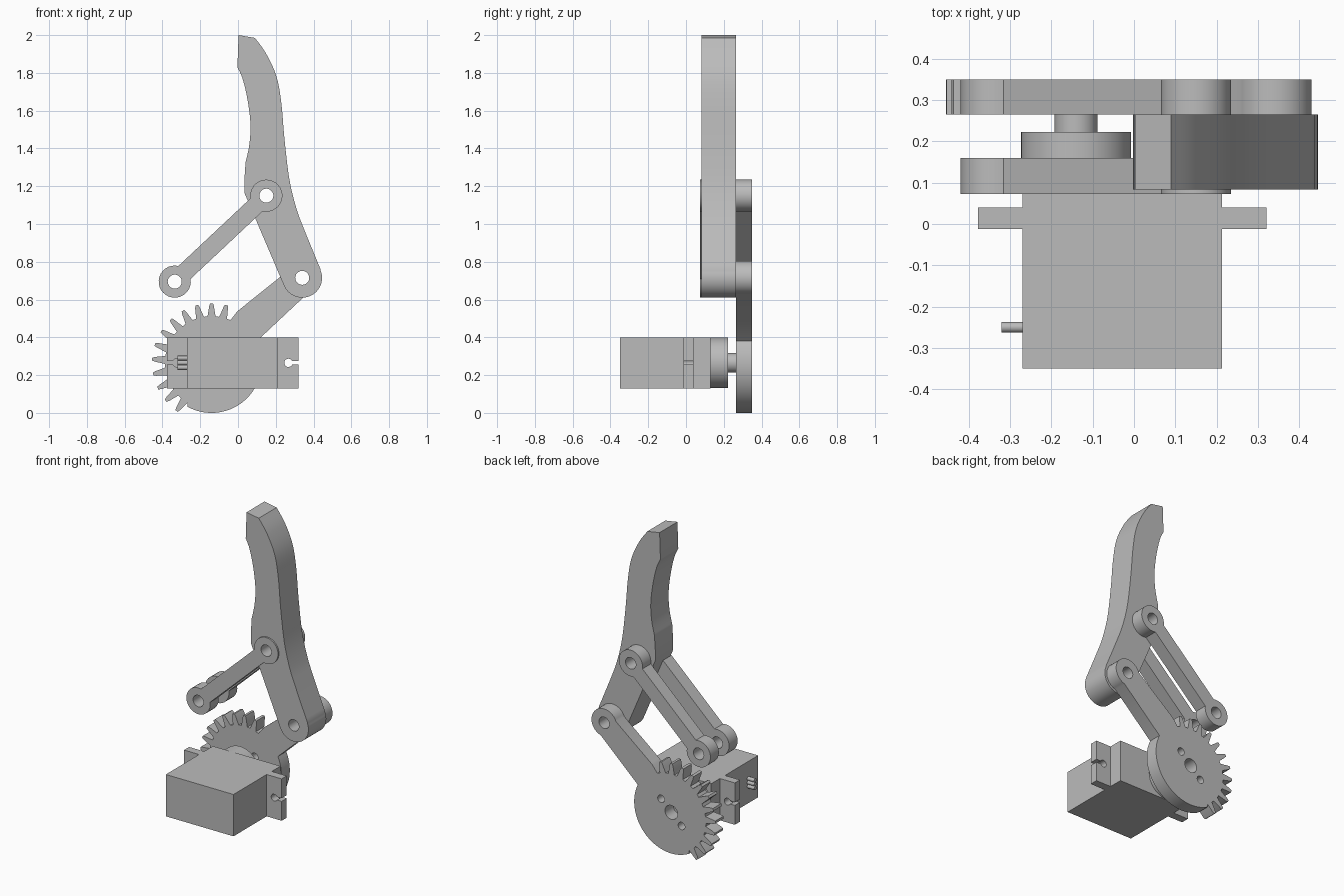
import bpy, bmesh
from math import sin, cos, asin, atan2, pi, radians, hypot
from mathutils import Vector

cube = bpy.data.objects.get("Cube")
if cube:
    bpy.data.objects.remove(cube, do_unlink=True)

grey = bpy.data.materials.new("plain_grey")
grey.use_nodes = True
GREY = (0.5, 0.5, 0.5, 1)
grey.diffuse_color = GREY
grey.node_tree.nodes["Principled BSDF"].inputs["Base Color"].default_value = GREY


def arc(c, r, a0, a1, n=24):
    steps = [a0 + (a1 - a0) * i / n for i in range(n + 1)]
    return [(c[0] + r * cos(a), c[1] + r * sin(a)) for a in steps]


def circle(c, r, n=40):
    return arc(c, r, 0, 2 * pi, n)[:-1]


def smooth_path(pts, n=6):
    """Catmull-Rom curve through the points."""
    p = [Vector(q) for q in [pts[0]] + pts + [pts[-1]]]
    out = []
    for a, b, c, d in zip(p, p[1:], p[2:], p[3:]):
        for i in range(n):
            t = i / n
            q = b + (c - a) * t / 2 + (2 * a - 5 * b + 4 * c - d) * t**2 / 2
            q += (3 * b - a - 3 * c + d) * t**3 / 2
            out.append(tuple(q))
    return out + [pts[-1]]


def plate(name, loops, y0, y1):
    """Extrude an x-z outline (first loop) with holes (other loops) from y0 to y1."""
    cu = bpy.data.curves.new(name, "CURVE")
    cu.dimensions = "2D"
    cu.fill_mode = "BOTH"
    cu.extrude = (y1 - y0) / 2
    for loop in loops:
        sp = cu.splines.new("POLY")
        sp.points.add(len(loop) - 1)
        for pt, (x, z) in zip(sp.points, loop):
            pt.co = (x, z, 0, 1)
        sp.use_cyclic_u = True
    tmp = bpy.data.objects.new("profile", cu)
    bpy.context.collection.objects.link(tmp)
    bpy.context.view_layer.update()
    dg = bpy.context.evaluated_depsgraph_get()
    me = bpy.data.meshes.new_from_object(tmp.evaluated_get(dg))
    bpy.data.objects.remove(tmp, do_unlink=True)
    bm = bmesh.new()
    bm.from_mesh(me)
    bmesh.ops.remove_doubles(bm, verts=bm.verts, dist=0.0002)
    for v in bm.verts:
        x, z, d = v.co
        v.co = (x, (y0 + y1) / 2 - d, z)
    bmesh.ops.recalc_face_normals(bm, faces=bm.faces)
    bm.to_mesh(me)
    bm.free()
    me.materials.clear()
    me.materials.append(grey)
    ob = bpy.data.objects.new(name, me)
    bpy.context.collection.objects.link(ob)
    bpy.ops.object.select_all(action="DESELECT")
    ob.select_set(True)
    bpy.context.view_layer.objects.active = ob
    bpy.ops.object.shade_smooth_by_angle(angle=radians(30))
    return ob


HUB = (-0.14, 0.265)        # gear and motor axis
ELBOW = (0.34, 0.715)       # gear arm to finger pivot
KNUCKLE = (0.15, 1.15)      # link to finger pivot
ANCHOR = (-0.335, 0.695)    # free link end
PIN = 0.037
BACK = (0.265, 0.35)

# Pair of links
ang = atan2(KNUCKLE[1] - ANCHOR[1], KNUCKLE[0] - ANCHOR[0])
phi = asin(0.047 / 0.085)
link = arc(ANCHOR, 0.085, ang + phi, ang + 2 * pi - phi)
link += arc(KNUCKLE, 0.085, ang - pi + phi, ang + pi - phi)
for name, y0, y1 in (("front_link", 0.073, 0.16), ("back_link", *BACK)):
    plate(name, [link, circle(ANCHOR, PIN), circle(KNUCKLE, PIN)], y0, y1)

# Finger: rounded pivot end, curved back, slanted tip, hollow inner side
outer = [(0.437, 0.76), (0.357, 0.955), (0.31, 1.08), (0.272, 1.237), (0.246, 1.45),
         (0.23, 1.635), (0.204, 1.78), (0.15, 1.9), (0.09, 1.985)]
inner = [(-0.003, 1.83), (0.024, 1.77), (0.05, 1.66), (0.066, 1.53),
         (0.06, 1.42), (0.04, 1.327)]
finger = arc(ELBOW, 0.105, radians(200), radians(382))
finger += smooth_path(outer) + [(0.003, 2.0)] + smooth_path(inner)
finger += [(0.034, 1.237), (0.034, 1.165), (0.098, 1.015)]
plate("finger", [finger, circle(ELBOW, PIN), circle(KNUCKLE, PIN)], 0.083, 0.265)

# Sector gear with its arm, as one outline
dx, dz = ELBOW[0] - HUB[0], ELBOW[1] - HUB[1]
aim = atan2(dz, dx)
R, HALF = 0.265, 0.08
phi = asin(HALF / R)
tip = asin(HALF / 0.09)
pitch = radians(14.4)
flank = [(-5, 0.247), (-3.4, 0.275), (-2.4, 0.3), (-1.4, 0.315)]
tooth = flank + [(-a, r) for a, r in reversed(flank)]
gear = arc(HUB, R, radians(241), aim - phi + 2 * pi, 48)
gear += arc(ELBOW, 0.09, aim - pi + tip, aim + pi - tip)
for k in range(-2, 11):
    mid = pi / 2 + k * pitch
    for a, r in (tooth[4:] if k == -2 else tooth):
        t = mid + radians(a)
        gear.append((HUB[0] + r * cos(t), HUB[1] + r * sin(t)))
holes = [circle(ELBOW, PIN), circle(HUB, 0.045)]
for s in (-1, 1):
    holes.append(circle((HUB[0] + s * 0.1 * cos(aim), HUB[1] + s * 0.1 * sin(aim)), 0.024))
plate("gear_arm", [gear] + holes, *BACK)

# Motor: body, turret and shaft
X0, X1, Z0, Z1 = -0.27, 0.213, 0.13, 0.4
plate("motor_body", [[(X0, Z0), (X1, Z0), (X1, Z1), (X0, Z1)]], -0.35, 0.13)
plate("motor_turret", [circle(HUB, 0.133, 56)], 0.13, 0.222)
plate("motor_shaft", [circle(HUB, 0.052)], 0.222, 0.265)

# Mounting tabs with keyhole slots
open_ang = asin(0.01 / 0.022)
right = [(X1, Z0), (0.32, Z0), (0.32, HUB[1] - 0.01)]
right += arc((0.267, HUB[1]), 0.022, 2 * pi - open_ang, open_ang)
right += [(0.32, HUB[1] + 0.01), (0.32, Z1), (X1, Z1)]
left = [(X0 + X1 - x, z) for x, z in right]
plate("left_tab", [right], -0.012, 0.04)
plate("right_tab", [left], -0.012, 0.04)

# Three cable stubs
for i in (-1, 0, 1):
    bpy.ops.mesh.primitive_cylinder_add(vertices=20, radius=0.0125, depth=0.06,
                                        location=(-0.29, -0.25, HUB[1] + i * 0.025),
                                        rotation=(0, pi / 2, 0))
    wire = bpy.context.object
    wire.name = "cable_stub_%d" % (i + 2)
    wire.data.materials.append(grey)
    bpy.ops.object.shade_smooth_by_angle(angle=radians(30))
